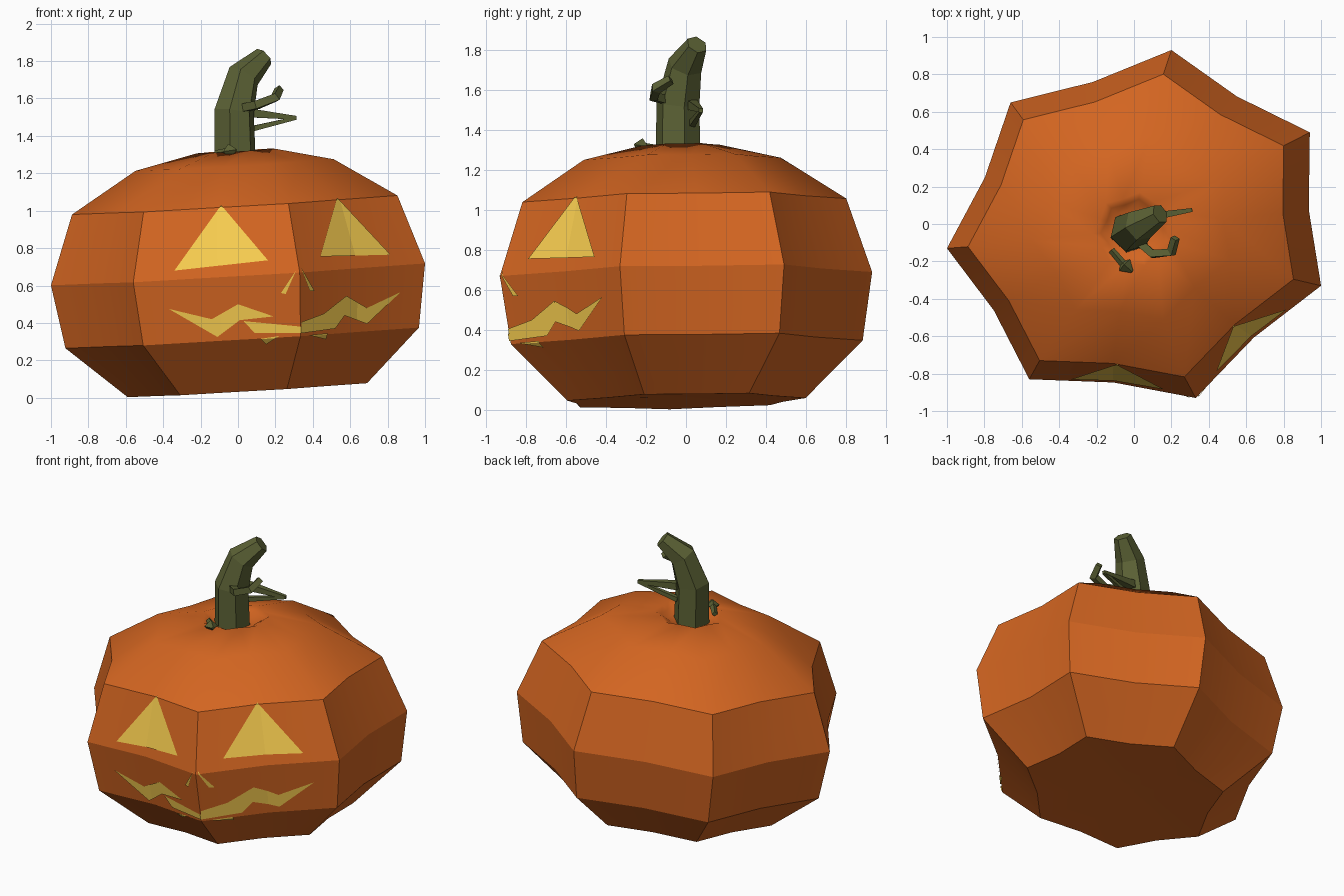
import bpy, bmesh
from math import sin, cos, pi
from mathutils import Vector

if "Cube" in bpy.data.objects:
    bpy.data.objects.remove(bpy.data.objects["Cube"])


def material(name, rgb):
    m = bpy.data.materials.new(name)
    m.diffuse_color = (*rgb, 1)
    m.use_nodes = True
    m.node_tree.nodes["Principled BSDF"].inputs["Base Color"].default_value = m.diffuse_color
    return m


ORANGE = material("orange_skin", (0.65, 0.13, 0.015))
YELLOW = material("yellow_glow", (0.95, 0.62, 0.08))
GREEN = material("green_stem", (0.105, 0.12, 0.035))


def finish(bm, name, mat):
    me = bpy.data.meshes.new(name)
    bm.to_mesh(me)
    bm.free()
    me.materials.append(mat)
    ob = bpy.data.objects.new(name, me)
    bpy.context.collection.objects.link(ob)
    return ob


# Pumpkin: seven ribs with shallow valleys, rings along a slightly tilted axis
CORNERS = [(-1.036, -.11), (-.596, -.81), (.294, -.91), (.964, -.31),
           (.904, .51), (.164, .95), (-.696, .67)]
RINGS = [(.64, .044), (.945, .325), (1, .665), (.87, 1.035),
         (.53, 1.247), (.21, 1.32), (.17, 1.30), (.13, 1.275)]   # scale, height
outline = []
for i, a in enumerate(CORNERS):
    a, b = Vector(a), Vector(CORNERS[(i + 1) % 7])
    outline += [a, (a + b) / 2 * .962]


def tilted(x, y, h):
    return Vector((.036 + x - .06 * (h - .665), -.02 + y - .015 * (h - .665),
                   h + .06 * x + .015 * y))


def build_pumpkin():
    bm = bmesh.new()
    rings = [[bm.verts.new(tilted(p.x * s, p.y * s, h)) for p in outline]
             for s, h in RINGS]
    n = len(outline)
    for lo, hi in zip(rings, rings[1:]):
        for i in range(n):
            j = (i + 1) % n
            bm.faces.new((lo[i], lo[j], hi[j], hi[i]))
    # slightly dimpled base and the floor of the stem hollow
    for ring, h in ((rings[0], .065), (rings[-1], 1.27)):
        c = bm.verts.new(tilted(0, 0, h))
        for i in range(n):
            bm.faces.new((ring[i], ring[(i + 1) % n], c))
    bmesh.ops.recalc_face_normals(bm, faces=bm.faces)
    for f in bm.faces:
        f.smooth = True
    # creases: the four lower rings and the rib edges between them
    for k in range(4):
        for i in range(n):
            bm.edges.get((rings[k][i], rings[k][(i + 1) % n])).smooth = False
            if k < 3 and i % 2 == 0:
                bm.edges.get((rings[k][i], rings[k + 1][i])).smooth = False
    bm.normal_update()
    return bm


finish(build_pumpkin(), "pumpkin_body", ORANGE)


# Face features: convex x-z outlines trimmed out of an offset copy of the skin
def carved(name, polys):
    total = bpy.data.meshes.new(name)
    out = bmesh.new()
    for poly in polys:
        bm = build_pumpkin()
        for v, nrm in [(v, v.normal.copy()) for v in bm.verts]:
            v.co += nrm * .007
        back = [f for f in bm.faces
                if f.normal.y > -.15 or f.calc_center_median().y > -.2]
        bmesh.ops.delete(bm, geom=back, context='FACES')
        mid = sum((Vector(p) for p in poly), Vector((0, 0))) / len(poly)
        for i, p in enumerate(poly):
            p, q = Vector(p), Vector(poly[(i + 1) % len(poly)])
            d = q - p
            no = Vector((d.y, 0, -d.x))
            if no.x * (mid.x - p.x) + no.z * (mid.y - p.y) > 0:
                no = -no
            bmesh.ops.bisect_plane(
                bm, geom=bm.verts[:] + bm.edges[:] + bm.faces[:],
                plane_co=(p.x, 0, p.y), plane_no=no.normalized(),
                clear_outer=True)
        for f in bm.faces:
            f.smooth = False
        bm.to_mesh(total)
        bm.free()
        out.from_mesh(total)
    bpy.data.meshes.remove(total)
    return finish(out, name, YELLOW)


carved("left_eye", [[(-.34, .68), (-.09, 1.03), (.16, .735)]])
carved("right_eye", [[(.44, .755), (.53, 1.07), (.815, .765)]])
carved("nose", [[(.33, .71), (.23, .56), (.255, .555), (.31, .68)],
                [(.33, .71), (.35, .66), (.38, .57), (.41, .57)]])
carved("mouth", [
    [(-.37, .475), (-.14, .42), (-.11, .325)],
    [(-.14, .42), (0, .50), (.01, .415), (-.11, .325)],
    [(0, .50), (.19, .435), (.01, .415)],
    [(.03, .41), (.09, .345), (.34, .345), (.34, .38)],
    [(.34, .345), (.34, .405), (.46, .45), (.52, .37)],
    [(.46, .45), (.58, .545), (.57, .44), (.52, .37)],
    [(.58, .545), (.69, .48), (.69, .395), (.57, .44)],
    [(.69, .48), (.87, .565), (.69, .395)],
    [(.12, .315), (.22, .33), (.15, .285)],
    [(.38, .335), (.48, .345), (.47, .312)]])


# Stem and tendrils: flat-sided tubes swept along short paths
def tube(name, path, sides, turn=0.0):
    bm = bmesh.new()
    pts = [Vector(p[:3]) for p in path]
    rings = []
    for k, p in enumerate(pts):
        a = (p - pts[k - 1]).normalized() if k else None
        b = (pts[k + 1] - p).normalized() if k < len(pts) - 1 else None
        t = (a + b if a and b else a or b).normalized()
        if k == 0:
            ref = Vector((1, 0, 0)) if abs(t.z) > .8 else Vector((0, 0, 1))
        u = (ref - t * ref.dot(t)).normalized()
        w = t.cross(u)
        ref = u
        r = path[k][3]
        rings.append([bm.verts.new(p + r * (u * cos(turn + 2 * pi * i / sides)
                                            + w * sin(turn + 2 * pi * i / sides)))
                      for i in range(sides)])
    for lo, hi in zip(rings, rings[1:]):
        for i in range(sides):
            j = (i + 1) % sides
            bm.faces.new((lo[i], lo[j], hi[j], hi[i]))
    bm.faces.new(rings[0])
    bm.faces.new(rings[-1])
    bmesh.ops.recalc_face_normals(bm, faces=bm.faces)
    return finish(bm, name, GREEN)


tube("stem", [(-.015, -.04, 1.26, .115), (-.02, -.04, 1.53, .11),
              (.03, -.005, 1.72, .09), (.14, .055, 1.825, .055)], 6, .3)
tube("upper_tendril", [(.03, -.1, 1.55, .03), (.1, -.16, 1.565, .03),
                       (.2, -.15, 1.605, .03), (.22, -.075, 1.65, .025)], 4, pi / 4)
tube("side_tendril_top", [(.04, .03, 1.525, .035), (.31, .075, 1.497, .014)], 4, pi / 4)
tube("side_tendril_bottom", [(.04, .03, 1.43, .022), (.31, .075, 1.495, .012)], 4, pi / 4)
tube("base_tendril", [(-.12, -.14, 1.305, .018), (-.06, -.21, 1.315, .02),
                      (-.05, -.22, 1.316, .042), (-.01, -.255, 1.325, .008)], 4)
